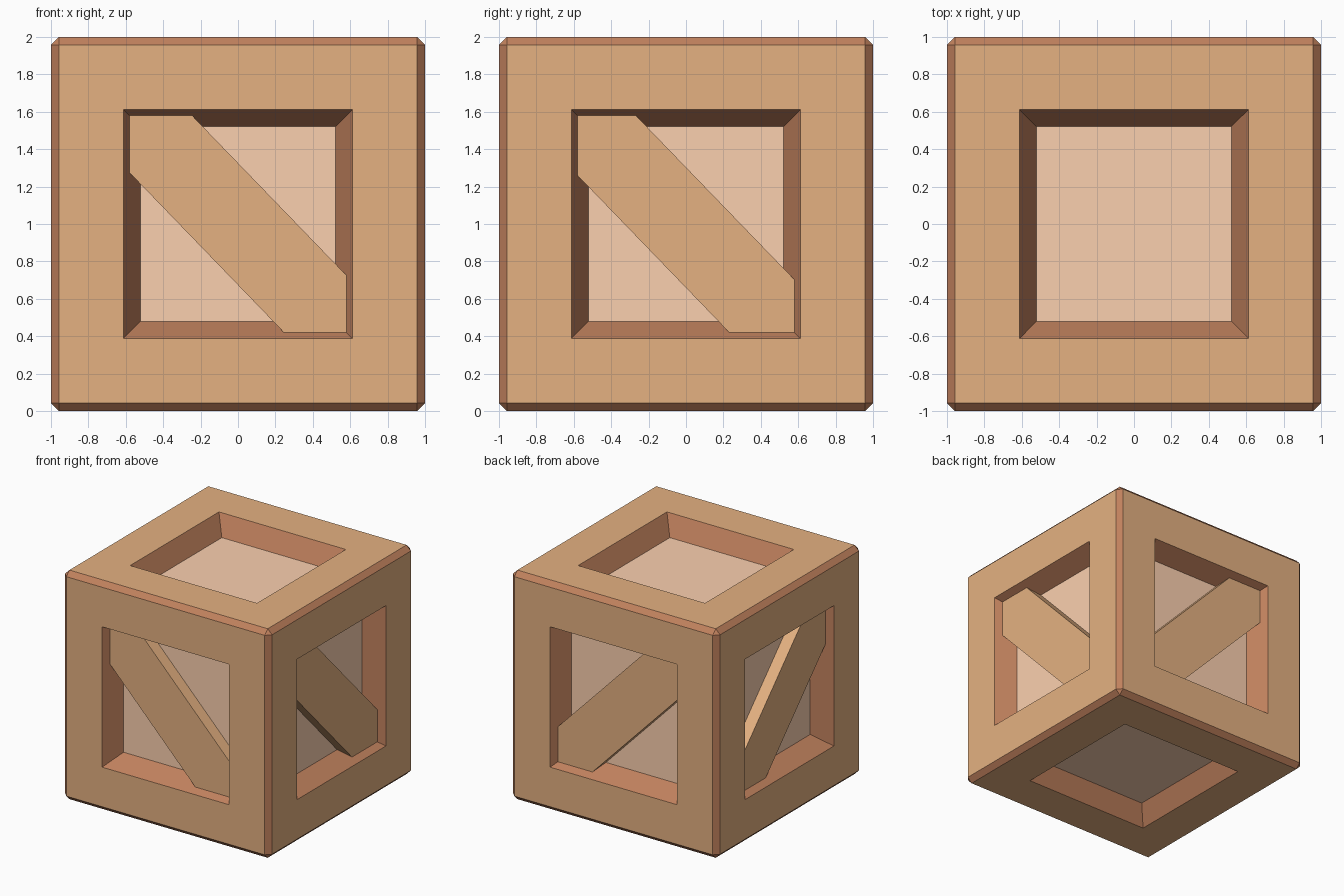
import bpy, bmesh

if "Cube" in bpy.data.objects:
    bpy.data.objects.remove(bpy.data.objects["Cube"])

BEVEL, OPEN, FLOOR, DEPTH = 0.042, 0.613, 0.521, 0.165
BRACE_DEPTH = 0.06


def material(name, rgb):
    m = bpy.data.materials.new(name)
    m.diffuse_color = (*rgb, 1)
    m.use_nodes = True
    m.node_tree.nodes["Principled BSDF"].inputs["Base Color"].default_value = m.diffuse_color
    return m


frame_mat = material("frame_wood", (0.78, 0.44, 0.22))
edge_mat = material("edge_wood", (0.53, 0.22, 0.11))
panel_mat = material("panel_wood", (0.97, 0.63, 0.43))


def finish(bm, name, mats):
    bmesh.ops.recalc_face_normals(bm, faces=bm.faces[:])
    me = bpy.data.meshes.new(name)
    bm.to_mesh(me)
    bm.free()
    for m in mats:
        me.materials.append(m)
    ob = bpy.data.objects.new(name, me)
    bpy.context.collection.objects.link(ob)
    return ob


# Crate body: chamfered cube, each side framed and sunk to a panel
bm = bmesh.new()
bmesh.ops.create_cube(bm, size=2)
bmesh.ops.translate(bm, verts=bm.verts[:], vec=(0, 0, 1))
bmesh.ops.bevel(bm, geom=bm.edges[:], offset=BEVEL, segments=1,
                affect='EDGES', profile=0.5)
panels = [f for f in bm.faces if f.calc_area() > 1]
for f in bm.faces:
    f.material_index = 1
for f in panels:
    f.material_index = 0
bmesh.ops.inset_individual(bm, faces=panels, thickness=1 - BEVEL - OPEN,
                           use_even_offset=True)
walls = bmesh.ops.inset_individual(bm, faces=panels, thickness=OPEN - FLOOR,
                                   use_even_offset=True)["faces"]
for f in walls:
    f.material_index = 1
for f in panels:
    f.material_index = 2
    bmesh.ops.translate(bm, verts=f.verts[:], vec=-DEPTH * f.normal)
finish(bm, "crate_body", [frame_mat, edge_mat, panel_mat])


# Diagonal braces: band clipped to the tapered recess walls
def brace(name, place, up, low, m=1.035):
    bm = bmesh.new()
    rings = []
    for d in (BRACE_DEPTH, DEPTH):
        h = OPEN - (OPEN - FLOOR) * d / DEPTH
        pts = [(-h, h), ((up - h) / m, h), (h, up - m * h),
               (h, -h), ((h - low) / m, -h), (-h, m * h - low)]
        rings.append([bm.verts.new(place(u, 1 - d, w + 1)) for u, w in pts])
    a, b = rings
    bm.faces.new(a)
    bm.faces.new(b)
    for i in range(6):
        j = (i + 1) % 6
        bm.faces.new((a[i], a[j], b[j], b[i]))
    finish(bm, name, [frame_mat])


brace("front_brace", lambda u, d, z: (u, -d, z), 0.326, 0.326)
brace("back_brace", lambda u, d, z: (u, d, z), 0.326, 0.326)
brace("right_brace", lambda u, d, z: (d, u, z), 0.303, 0.341)
brace("left_brace", lambda u, d, z: (-d, u, z), 0.32, 0.33)
